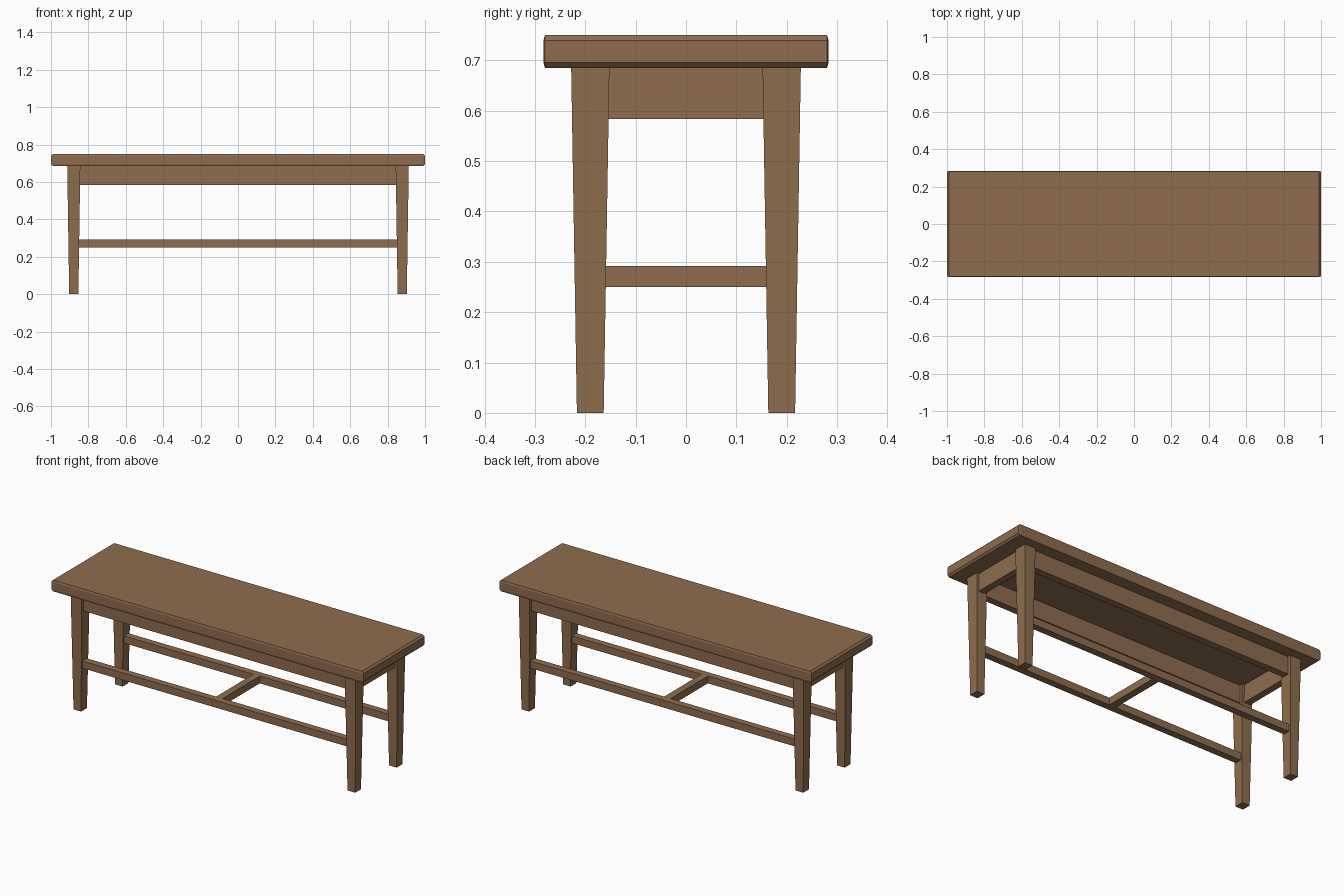
import bpy, bmesh

if "Cube" in bpy.data.objects:
    bpy.data.objects.remove(bpy.data.objects["Cube"])


def material(name, rgb):
    m = bpy.data.materials.new(name)
    m.diffuse_color = (*rgb, 1)
    m.use_nodes = True
    m.node_tree.nodes["Principled BSDF"].inputs["Base Color"].default_value = m.diffuse_color
    return m


TOP = material("warm brown wood", (0.275, 0.152, 0.078))
LEG = material("olive brown wood", (0.268, 0.157, 0.073))


def finish(name, bm, mat):
    bmesh.ops.recalc_face_normals(bm, faces=bm.faces)
    mesh = bpy.data.meshes.new(name)
    bm.to_mesh(mesh)
    bm.free()
    mesh.materials.append(mat)
    obj = bpy.data.objects.new(name, mesh)
    bpy.context.collection.objects.link(obj)
    return obj


def box(name, centre, size, mat, bevel=0, taper=1):
    """Box scaled after bevelling, so the bevel stretches with its length."""
    bm = bmesh.new()
    bmesh.ops.create_cube(bm, size=1)
    for v in bm.verts:
        if v.co.z < 0:
            v.co.x *= taper
            v.co.y *= taper
    bmesh.ops.scale(bm, vec=size, verts=bm.verts)
    if bevel:
        bmesh.ops.bevel(bm, geom=bm.edges[:], offset=bevel, segments=1,
                        affect='EDGES')
    bmesh.ops.translate(bm, vec=centre, verts=bm.verts)
    return finish(name, bm, mat)


# Table top: bevelled slab, squeezed so the bevel is narrow along y
top = box("table_top", (0, 0, 0), (2.0, 2.0, 0.065), TOP, bevel=0.0105)
for v in top.data.vertices:
    v.co.y *= 0.283
    v.co.z += 0.7175

LEG_X, LEG_Y = 0.878, 0.19

# Tapered legs
for sx, side in ((-1, "left"), (1, "right")):
    for sy, end in ((-1, "front"), (1, "back")):
        box(f"{end}_{side}_leg", (sx * LEG_X, sy * LEG_Y, 0.3435),
            (0.07, 0.076, 0.687), LEG, taper=0.70)

# Long aprons and long stretchers, front and back
for sy, end in ((-1, "front"), (1, "back")):
    box(f"{end}_apron", (0, sy * LEG_Y, 0.635),
        (2 * LEG_X, 0.04, 0.104), TOP)
    box(f"{end}_stretcher", (0, sy * LEG_Y, 0.271),
        (2 * LEG_X, 0.04, 0.042), TOP)

# Short aprons at the ends
for sx, side in ((-1, "left"), (1, "right")):
    box(f"{side}_apron", (sx * LEG_X, 0, 0.635),
        (0.04, 2 * LEG_Y, 0.104), TOP)

# Cross bar joining the stretchers at the middle
box("cross_bar", (0, 0, 0.271), (0.042, 2 * LEG_Y, 0.042), TOP)
